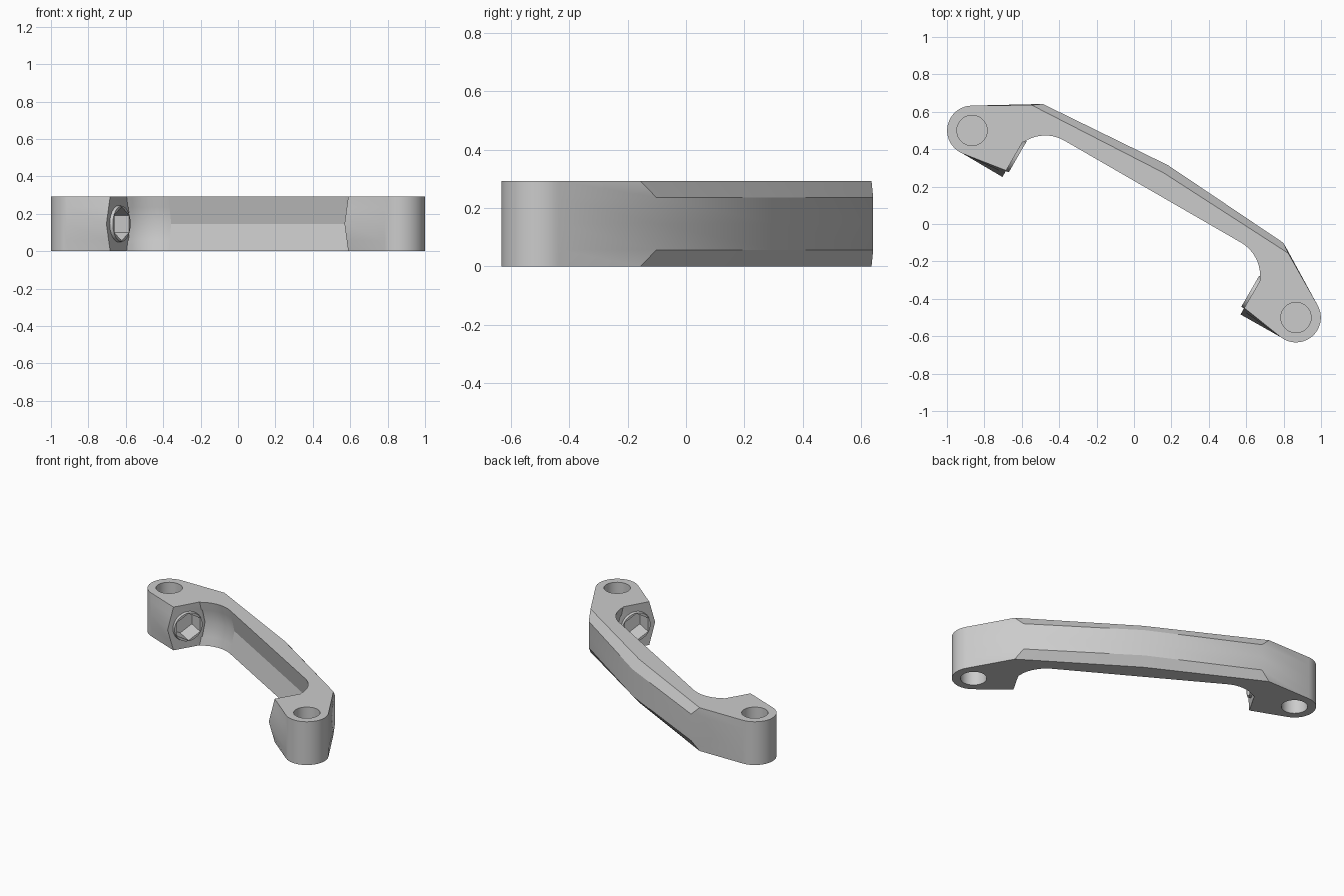
import bpy, bmesh
from math import radians, cos, sin, pi
from mathutils import Matrix, Vector

if "Cube" in bpy.data.objects:
    bpy.data.objects.remove(bpy.data.objects["Cube"])

H = 0.293
MID = H / 2
TILT = Matrix.Rotation(radians(-30), 4, 'Z')

grey = bpy.data.materials.new("plain grey")
grey.use_nodes = True
colour = (0.6, 0.6, 0.6, 1)
grey.diffuse_color = colour
grey.node_tree.nodes["Principled BSDF"].inputs["Base Color"].default_value = colour


def make_object(name, bm):
    bmesh.ops.recalc_face_normals(bm, faces=bm.faces)
    mesh = bpy.data.meshes.new(name)
    bm.to_mesh(mesh)
    bm.free()
    mesh.materials.append(grey)
    ob = bpy.data.objects.new(name, mesh)
    bpy.context.collection.objects.link(ob)
    return ob


def arc(cx, cy, r, a0, a1, n):
    angles = [radians(a0 + (a1 - a0) * i / n) for i in range(n + 1)]
    return [(cx + r * cos(a), cy + r * sin(a)) for a in angles]


def outline(w, chamfered):
    """Symmetric outline; w is 0 at top and bottom, 1 at mid height."""
    bend, corner = ((0, 0.316), (0.792, 0.277)) if chamfered else ((0, 0.363), (0.743, 0.312))
    half = [corner]
    half += arc(1.0, 0, 0.133, 59, -98, 20)
    half += [(0.735, -0.094 - 0.04 * w), (0.735, 0.082 + 0.033 * w)]
    half += arc(0.545, -0.005, 0.205 + 0.03 * w, 27 + 6 * w, 90, 10)
    return [bend] + half + [(-x, y) for x, y in reversed(half)]


def cylinder(name, r1, r2, depth, matrix, sides):
    bm = bmesh.new()
    bmesh.ops.create_cone(bm, cap_ends=True, segments=sides, radius1=r1,
                          radius2=r2, depth=depth, matrix=TILT @ matrix)
    return make_object(name, bm)


def boolean(target, tool, operation):
    mod = target.modifiers.new(tool.name, 'BOOLEAN')
    mod.operation = operation
    mod.solver = 'EXACT'
    mod.object = tool
    tool.hide_render = True
    tool.hide_set(True)
    tools.append(tool)


# Arched body with a grooved inside wall and a chamfered back
bm = bmesh.new()
rings = []
for z, chamfered in ((0, True), (0.057, False), (MID, False), (H - 0.057, False), (H, True)):
    w = 1 - abs(z - MID) / MID
    rings.append([bm.verts.new(TILT @ Vector((x, y, z))) for x, y in outline(w, chamfered)])
count = len(rings[0])
for low, high in zip(rings, rings[1:]):
    for i in range(count):
        j = (i + 1) % count
        bm.faces.new((low[i], low[j], high[j], high[i]))
bm.faces.new(rings[0])
bm.faces.new(rings[-1])
body = make_object("bracket_body", bm)

tools = []
for side, label in ((-1, "right"), (1, "left")):
    # Raised collar and hexagonal socket on each lug
    turn = Matrix.Rotation(-side * pi / 2, 4, 'Y')
    collar = cylinder(label + "_collar", 0.103, 0.095, 0.04,
                      Matrix.Translation((side * 0.738, 0, MID)) @ turn, 40)
    boolean(body, collar, 'UNION')
    spin = Matrix.Rotation(pi / 2, 4, 'Z')
    socket = cylinder(label + "_socket_cutter", 0.091, 0.091, 0.2,
                      Matrix.Translation((side * 0.74, 0, MID)) @ turn @ spin, 6)
    boolean(body, socket, 'DIFFERENCE')
    # Blind round pockets above and below in each end
    for z, end in ((0, "lower"), (H, "upper")):
        pocket = cylinder(label + "_" + end + "_pocket_cutter", 0.081, 0.081, 0.26,
                          Matrix.Translation((side, 0, z)), 40)
        boolean(body, pocket, 'DIFFERENCE')

# Bake the cuts and remove the cutters
bpy.context.view_layer.update()
cut = bpy.data.meshes.new_from_object(body.evaluated_get(bpy.context.evaluated_depsgraph_get()))
body.modifiers.clear()
body.data = cut
for tool in tools:
    bpy.data.objects.remove(tool)

# Smooth curves, with crisp edges and a flat straight groove
bpy.ops.object.select_all(action='DESELECT')
body.select_set(True)
bpy.context.view_layer.objects.active = body
bpy.ops.object.shade_smooth_by_angle(angle=radians(30))
for face in body.data.polygons:
    centre = TILT.inverted() @ face.center
    if abs(centre.x) < 0.5 and centre.y < 0.25:
        face.use_smooth = False
